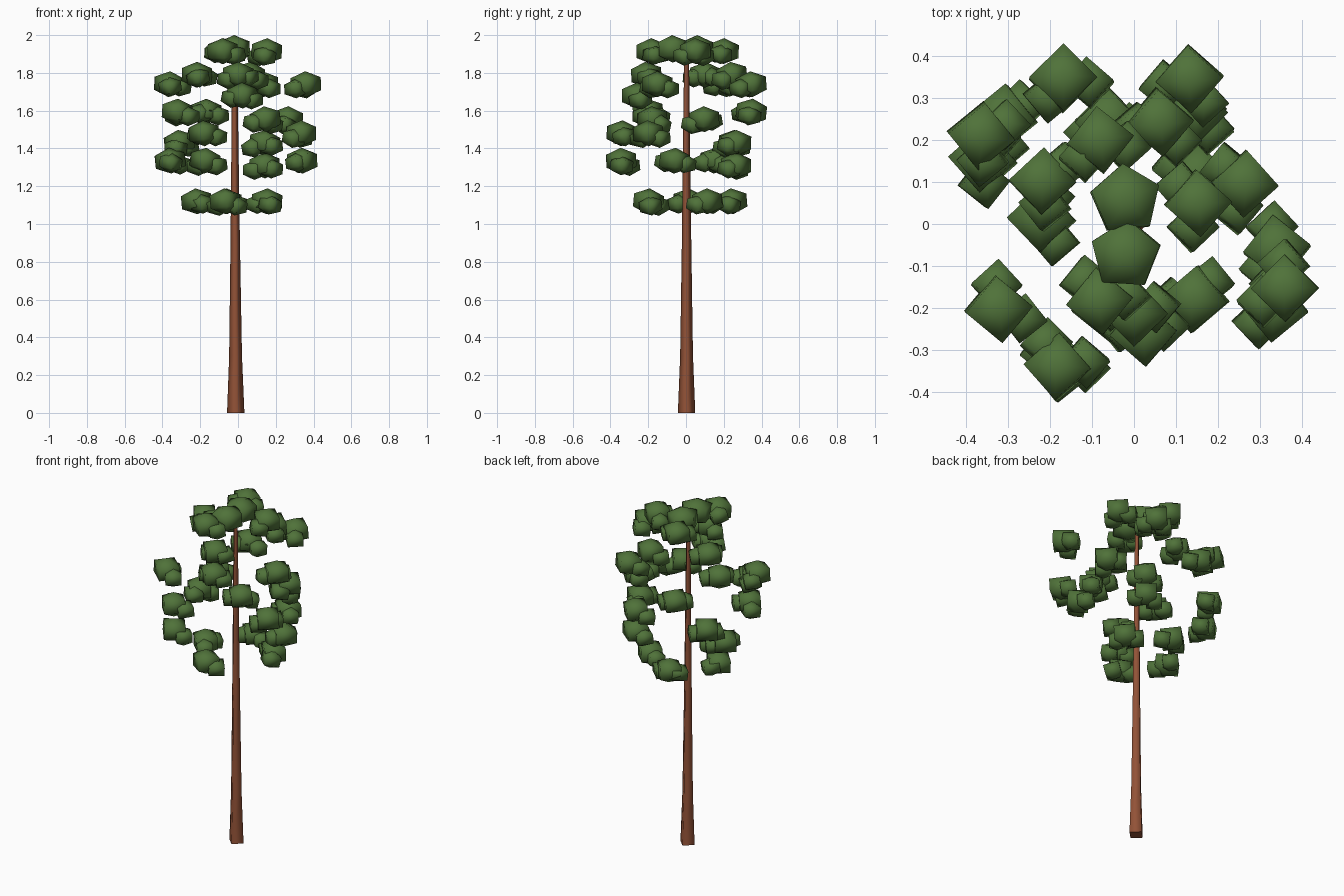
import bpy, bmesh, math, random
from mathutils import Matrix, Vector

if "Cube" in bpy.data.objects:
    bpy.data.objects.remove(bpy.data.objects["Cube"])

random.seed(4)

def material(name, rgb):
    m = bpy.data.materials.new(name)
    m.diffuse_color = (*rgb, 1)
    m.use_nodes = True
    m.node_tree.nodes["Principled BSDF"].inputs["Base Color"].default_value = m.diffuse_color
    return m

leaf_green = material("leaf green", (0.080, 0.170, 0.042))
bark_brown = material("bark brown", (0.29, 0.085, 0.038))

def finish(bm, name, mat):
    bmesh.ops.recalc_face_normals(bm, faces=bm.faces)
    me = bpy.data.meshes.new(name)
    bm.to_mesh(me)
    bm.free()
    me.materials.append(mat)
    for p in me.polygons:
        p.use_smooth = True
    ob = bpy.data.objects.new(name, me)
    bpy.context.collection.objects.link(ob)
    return ob

# Trunk: tapered four-sided stem with a flared foot
bm = bmesh.new()
rings = []
for z, r in [(0, .046), (.3, .034), (.9, .025), (1.88, .013)]:
    rings.append([bm.verts.new((-.012 - .003 * z + r * math.cos(k * math.pi / 2),
                                .003 + r * math.sin(k * math.pi / 2), z)) for k in range(4)])
for a, b in zip(rings, rings[1:]):
    for k in range(4):
        bm.faces.new((a[k], a[(k + 1) % 4], b[(k + 1) % 4], b[k]))
# end caps use their own corners so the sides shade cleanly
for ring in (rings[0], rings[-1]):
    bm.faces.new([bm.verts.new(v.co) for v in ring])
finish(bm, "trunk", bark_brown)

# Leaf clump: a coarse squashed ball, slightly tilted
def clump(bm, pos, r, sides=4, tilt=.12):
    rot = (Matrix.Rotation(random.uniform(-tilt, tilt), 4, 'X')
           @ Matrix.Rotation(random.uniform(-tilt, tilt), 4, 'Y')
           @ Matrix.Rotation(random.uniform(-.12, .12), 4, 'Z'))
    # three segments high: rings sit at half height, so widen to radius r
    wide = r / math.cos(math.pi / 6)
    mat = Matrix.Translation(pos) @ rot @ Matrix.Diagonal((wide, wide, r * .86, 1))
    bmesh.ops.create_uvsphere(bm, u_segments=sides, v_segments=3, radius=1, matrix=mat)

# Crown: height of each whorl, then (angle, reach) of its branches
whorls = {
    1.12: [(177, .22), (251, .21), (36, .19), (104, .25)],
    1.31: [(62, .30)],
    1.335: [(157, .39), (243, .385), (350, .345)],
    1.43: [(141, .40), (62, .30)],
    1.48: [(242, .385), (329, .39)],
    1.555: [(20, .28), (309, .23)],
    1.595: [(212, .38), (116, .385)],
    1.68: [(275, .26)],
    1.74: [(150, .42), (337, .39), (69, .37)],
    1.79: [(270, .21), (155, .24), (76, .25)],
    1.915: [(18, .16), (112, .215), (246, .20)],
}
for i, (z, branches) in enumerate(whorls.items()):
    bm = bmesh.new()
    for angle, reach in branches:
        a = math.radians(angle)
        out = Vector((math.cos(a), math.sin(a), 0))
        side = Vector((-out.y, out.x, 0))
        tip = out * reach + Vector((0, 0, z))
        clump(bm, tip, .08)
        # smaller clumps beside the tip, set inward and a little lower
        for s in (-1, 1):
            pos = tip + side * s * .05 - out * random.uniform(.01, .04)
            clump(bm, pos - Vector((0, 0, random.uniform(.01, .03))), .06, tilt=.2)
    finish(bm, f"foliage_whorl_{i + 1}", leaf_green)

# Two five-sided clumps cap the tip
bm = bmesh.new()
for y in (.058, -.072):
    clump(bm, Vector((-.02, y, 1.927)), .085, 5, .05)
finish(bm, "foliage_tip", leaf_green)
